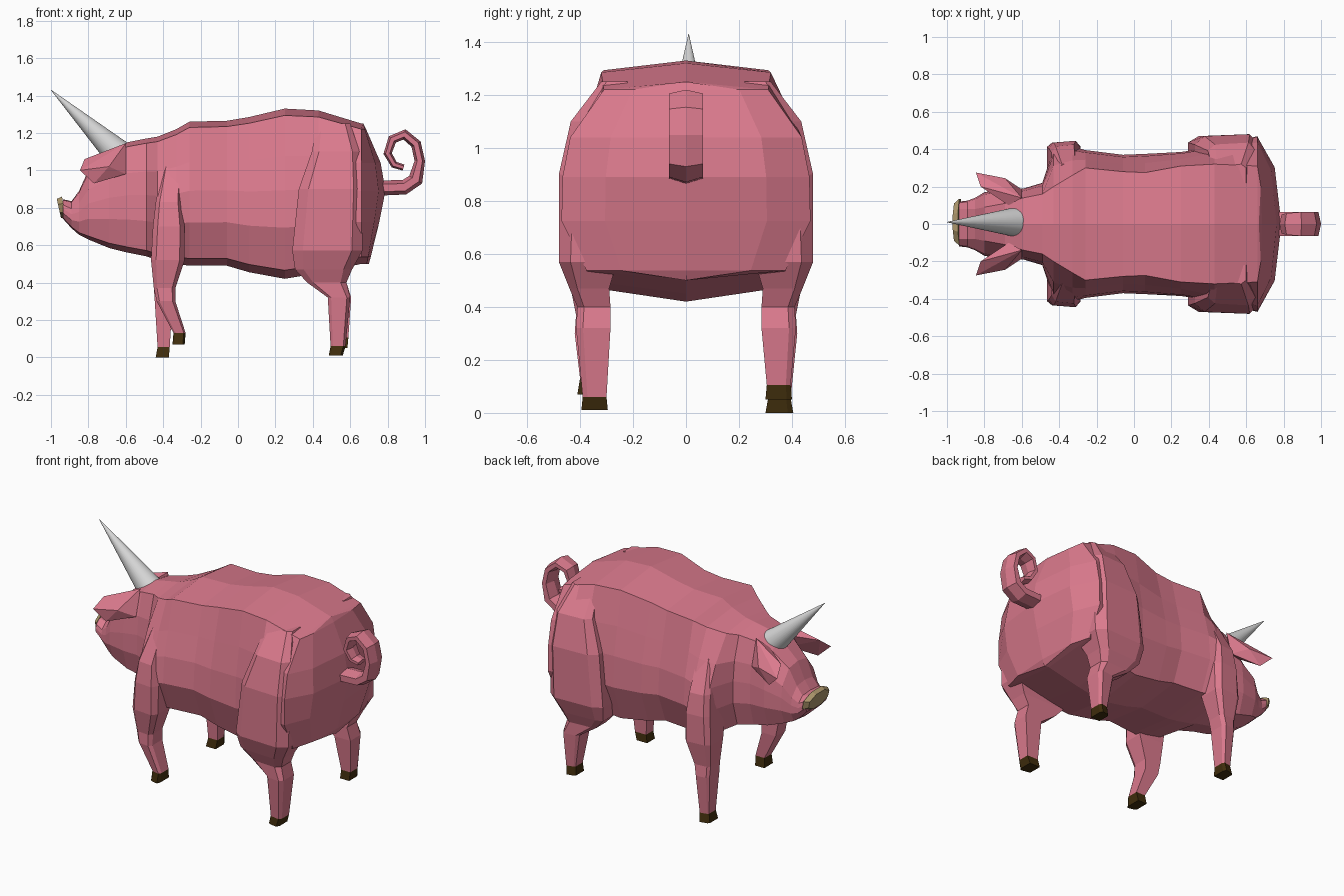
import bpy, bmesh, math
from mathutils import Vector

if "Cube" in bpy.data.objects:
    bpy.data.objects.remove(bpy.data.objects["Cube"])


def material(name, rgb):
    m = bpy.data.materials.new(name)
    m.diffuse_color = (*rgb, 1)
    m.use_nodes = True
    m.node_tree.nodes["Principled BSDF"].inputs["Base Color"].default_value = m.diffuse_color
    return m


PINK = material("pink skin", (0.71, 0.195, 0.268))
BROWN = material("hoof brown", (0.052, 0.027, 0.004))
TAN = material("snout tan", (0.42, 0.31, 0.15))
GREY = material("horn grey", (0.70, 0.70, 0.70))


def finish(name, bm, mats):
    bmesh.ops.remove_doubles(bm, verts=bm.verts, dist=1e-5)
    bmesh.ops.recalc_face_normals(bm, faces=bm.faces)
    me = bpy.data.meshes.new(name)
    bm.to_mesh(me)
    bm.free()
    for m in mats:
        me.materials.append(m)
    ob = bpy.data.objects.new(name, me)
    bpy.context.collection.objects.link(ob)
    return ob


def loft(name, rings, mats, tip_from=None, end_cap=True):
    """Skin a list of point rings; segments from tip_from on use material 1."""
    bm = bmesh.new()
    vs = [[bm.verts.new(p) for p in r] for r in rings]
    n = len(vs[0])
    for k, (a, b) in enumerate(zip(vs, vs[1:])):
        for i in range(n):
            f = bm.faces.new((a[i], a[(i + 1) % n], b[(i + 1) % n], b[i]))
            f.material_index = int(tip_from is not None and k >= tip_from)
    bm.faces.new(vs[0])
    if end_cap:
        f = bm.faces.new(vs[-1])
        f.material_index = int(tip_from is not None)
    return finish(name, bm, mats)


# Body and head: x, top, bottom, top half width, greatest half width, upper side factor
sections = [
    (-0.935, 0.845, 0.74, 0.08, 0.12, 0.95),
    (-0.89, 0.835, 0.69, 0.08, 0.125, 0.95),
    (-0.85, 0.89, 0.655, 0.08, 0.14, 0.95),
    (-0.80, 1.00, 0.63, 0.09, 0.17, 0.93),
    (-0.69, 1.10, 0.585, 0.11, 0.19, 0.93),
    (-0.59, 1.15, 0.56, 0.14, 0.19, 0.93),
    (-0.49, 1.17, 0.54, 0.16, 0.22, 0.93),
    (-0.43, 1.18, 0.52, 0.20, 0.40, 0.78),
    (-0.33, 1.22, 0.50, 0.26, 0.415, 0.82),
    (-0.26, 1.26, 0.49, 0.30, 0.395, 0.87),
    (-0.06, 1.265, 0.49, 0.28, 0.37, 0.87),
    (0.06, 1.285, 0.455, 0.275, 0.375, 0.87),
    (0.25, 1.33, 0.42, 0.31, 0.385, 0.90),
    (0.43, 1.32, 0.45, 0.32, 0.41, 0.93),
    (0.66, 1.25, 0.50, 0.31, 0.47, 0.93),
]


def body_ring(x, t, b, tw, w, up):
    h = t - b
    half = [(tw, t - 0.04 * h), (w * up, t - 0.28 * h), (w * (0.6 + 0.4 * min(1, up + 0.05)), t - 0.48 * h),
            (w, t - 0.7 * h), (w * 0.8, b + 0.05 * h)]
    pts = [(0, t)] + half + [(0, b)] + [(-y, z) for y, z in reversed(half)]
    return [(x, y, z) for y, z in pts]


def rump_x(z):
    """Profile of the rear along the centre line."""
    prof = [(0.45, 0.69), (0.50, 0.70), (0.67, 0.745), (0.90, 0.79), (1.08, 0.755), (1.26, 0.665)]
    for (z0, x0), (z1, x1) in zip(prof, prof[1:]):
        if z <= z1:
            return x0 + (x1 - x0) * (z - z0) / (z1 - z0)
    return prof[-1][1]


rings = [body_ring(*s) for s in sections]
last = rings[-1]
for s, back in ((0.65, 0.28), (0.0, 0.0)):
    rings.append([(rump_x(z) + back * (0.66 - rump_x(z)), y * s, z) for x, y, z in last])
loft("body", rings, [PINK], end_cap=False)

# Snout plate, leaning forwards at the top
octagon = [math.pi * (i + 0.5) / 4 for i in range(8)]
loft("snout", [[(x - 0.012 * math.sin(a), 0.01 + r * math.cos(a), 0.797 + 0.5 * r * math.sin(a))
                for a in octagon] for x, r in ((-0.958, 0.108), (-0.930, 0.135))], [TAN])

# Legs: rings of z, front x, back x, inner y, outer y
front_top = [(1.02, -0.40, -0.30, 0.18, 0.33), (0.83, -0.44, -0.30, 0.2, 0.425),
             (0.70, -0.455, -0.285, 0.24, 0.445), (0.52, -0.465, -0.285, 0.285, 0.445),
             (0.37, -0.45, -0.335, 0.295, 0.415)]
hind_top = [(1.25, 0.42, 0.60, 0.22, 0.32), (1.10, 0.395, 0.65, 0.22, 0.435),
            (0.90, 0.325, 0.67, 0.2, 0.48), (0.57, 0.29, 0.665, 0.26, 0.48),
            (0.47, 0.305, 0.61, 0.29, 0.44), (0.40, 0.37, 0.58, 0.285, 0.41)]
lower = {
    ("front", 1): [(0.30, -0.445, -0.35, 0.295, 0.42), (0.055, -0.43, -0.365, 0.31, 0.395),
                   (0.0, -0.44, -0.37, 0.30, 0.405)],
    ("front", -1): [(0.30, -0.435, -0.335, 0.295, 0.42), (0.13, -0.345, -0.28, 0.31, 0.40),
                    (0.07, -0.35, -0.285, 0.30, 0.41)],
    ("hind", 1): [(0.32, 0.49, 0.605, 0.285, 0.415), (0.105, 0.525, 0.59, 0.305, 0.395),
                  (0.05, 0.52, 0.585, 0.30, 0.40)],
    ("hind", -1): [(0.32, 0.48, 0.60, 0.285, 0.415), (0.06, 0.495, 0.575, 0.30, 0.39),
                   (0.01, 0.485, 0.56, 0.295, 0.395)],
}


def leg_ring(side, z, x0, x1, yi, yo):
    c, ym = 0.15 * (x1 - x0), yi + 0.8 * (yo - yi)
    pts = [(x0, yi), (x1, yi), (x1, ym), (x1 - c, yo), (x0 + c, yo - 0.01), (x0, ym)]
    return [(x, side * y, z) for x, y in pts]


for (which, side), low in lower.items():
    prof = (front_top if which == "front" else hind_top) + low
    loft(f"{which}_leg_{'left' if side > 0 else 'right'}",
         [leg_ring(side, *p) for p in prof], [PINK, BROWN], len(prof) - 2)

# Ears: pointed wedges hanging forwards
for side in (1, -1):
    bm = bmesh.new()
    for x, y, z in [(-0.60, 0.14, 1.145), (-0.82, 0.20, 1.06), (-0.845, 0.275, 1.0),
                    (-0.77, 0.25, 0.93), (-0.60, 0.185, 0.98), (-0.69, 0.245, 1.02),
                    (-0.67, 0.10, 1.09), (-0.64, 0.13, 1.0)]:
        bm.verts.new((x, side * y, z))
    bmesh.ops.convex_hull(bm, input=bm.verts)
    finish("ear_left" if side > 0 else "ear_right", bm, [PINK])

# Horn, its base sunk into the head
base, tip = Vector((-0.60, 0.01, 1.05)), Vector((-1.0, 0.01, 1.43))
d = tip - base
bpy.ops.mesh.primitive_cone_add(vertices=32, radius1=0.086, radius2=0.001, depth=d.length,
                                location=(base + tip) / 2,
                                rotation=d.to_track_quat('Z', 'Y').to_euler())
horn = bpy.context.object
horn.name = "horn"
horn.data.materials.append(GREY)
bpy.ops.object.shade_smooth_by_angle()

# Curly tail: hexagonal tube swept along a spiral
path = [(0.76, 0.905), (0.89, 0.91), (0.95, 0.95), (0.972, 1.05), (0.952, 1.14), (0.89, 1.192),
        (0.825, 1.165), (0.80, 1.09), (0.835, 1.03), (0.885, 1.015)]
rings = []
for i, (x, z) in enumerate(path):
    a, b = path[max(i - 1, 0)], path[min(i + 1, len(path) - 1)]
    t = Vector((b[0] - a[0], b[1] - a[1])).normalized()
    f = 1 - 0.4 * max(0, i - 5) / 4
    hw, hn = 0.064 * f, (0.04 if i < 3 else 0.028) * f
    ring = []
    for k in range(6):
        ang = math.pi * (k + 0.5) / 3
        u, v = hw * math.cos(ang) / 0.866, hn * math.sin(ang)
        ring.append((x - t.y * v, u, z + t.x * v))
    rings.append(ring)
loft("tail", rings, [PINK])
